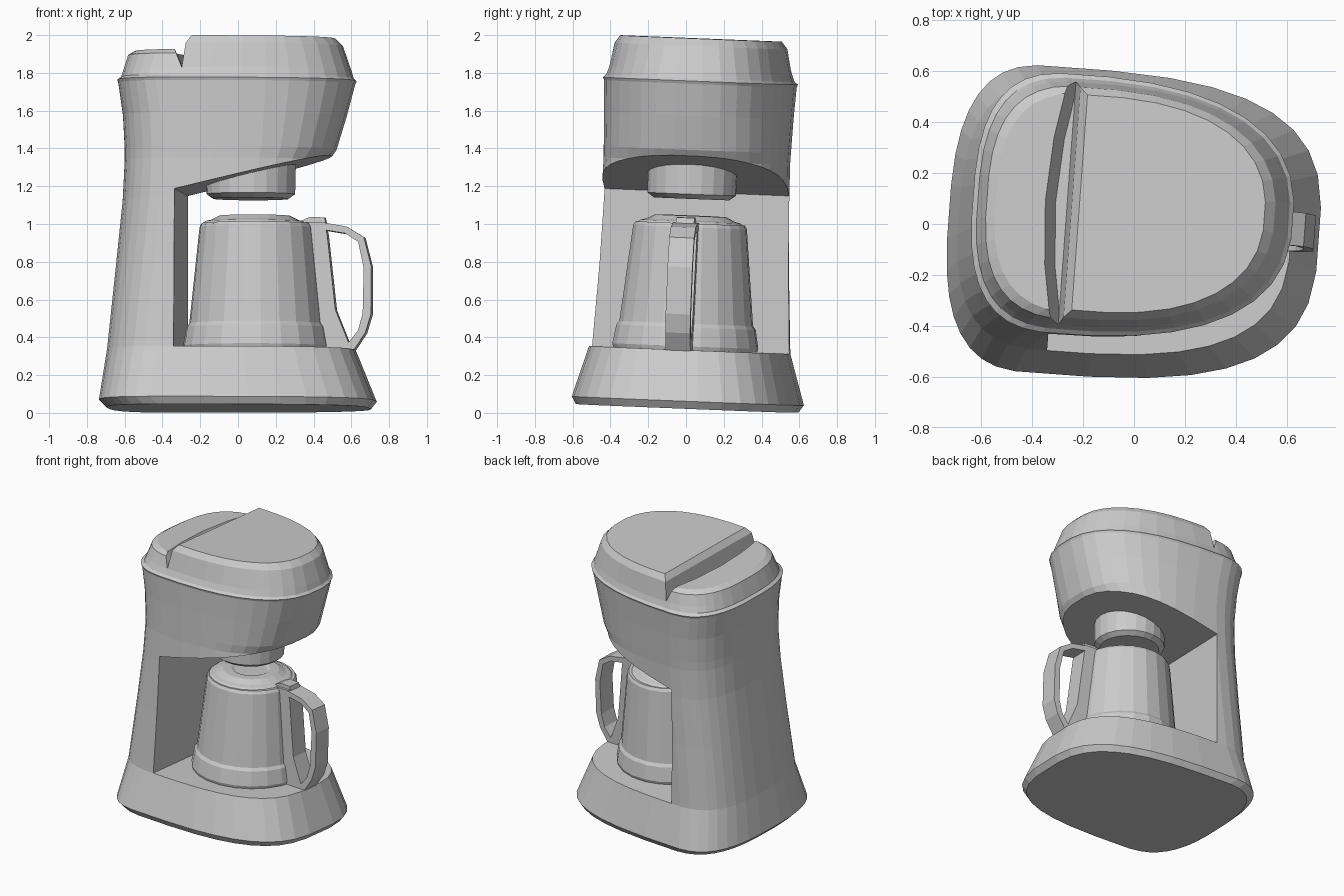
import bpy, bmesh
from math import sin, cos, pi, radians
from mathutils import Matrix

if "Cube" in bpy.data.objects:
    bpy.data.objects.remove(bpy.data.objects["Cube"])

# whole machine leans back and is turned a little
POSE = (Matrix.Translation((0, -0.01, 0.024)) @ Matrix.Rotation(radians(-4.2), 4, 'Z')
        @ Matrix.Rotation(radians(-2.3), 4, 'X'))


def finish(name, bm):
    bmesh.ops.recalc_face_normals(bm, faces=bm.faces)
    me = bpy.data.meshes.new(name)
    bm.to_mesh(me)
    bm.free()
    ob = bpy.data.objects.new(name, me)
    bpy.context.collection.objects.link(ob)
    ob.matrix_world = POSE
    return ob


def skin(name, rings):
    """Bridge equal-length rings of points and cap both ends."""
    bm = bmesh.new()
    loops = [[bm.verts.new(p) for p in r] for r in rings]
    n = len(loops[0])
    for a, b in zip(loops, loops[1:]):
        for i in range(n):
            j = (i + 1) % n
            bm.faces.new((a[i], a[j], b[j], b[i]))
    bm.faces.new(loops[0][::-1])
    bm.faces.new(loops[-1])
    return finish(name, bm)


def outline(z, x0, x1, w, nose, n=36):
    """Rounded footprint: squarish back, long rounded nose."""
    c = x0 + 0.37
    pts = []
    for i in range(n):
        t = 2 * pi * (i + 0.5) / n
        k, s = cos(t), sin(t)
        e = 2 / (nose if k > 0 else 2.8)
        r = (x1 - c) if k > 0 else (c - x0)
        x = c + r * abs(k) ** e * (1 if k > 0 else -1)
        pts.append((x, w * abs(s) ** e * (1 if s > 0 else -1), z))
    return pts


def shell(name, sections):
    return skin(name, [outline(*s) for s in sections])


def turned(name, cx, profile, n=22):
    return skin(name, [[(cx + r * cos(2 * pi * i / n), r * sin(2 * pi * i / n), z)
                        for i in range(n)] for r, z in profile])


def prism(name, pts, half, bow=0):
    """Extrude an x-z profile along y; bow bends its middle towards -x."""
    ys = [-half, half] if not bow else [-half, -0.42, -0.25, 0, 0.25, 0.42, half]
    return skin(name, [[(x - bow * max(0, 1 - (y / 0.42) ** 2), y, z) for x, z in pts]
                       for y in ys])


def cut(ob, pts, bow=0):
    cutter = prism(ob.name + "_cutter", pts, 1.2, bow)
    cutter.hide_render = True
    m = ob.modifiers.new("cut", 'BOOLEAN')
    m.operation, m.solver, m.object = 'DIFFERENCE', 'EXACT', cutter
    bpy.context.view_layer.objects.active = ob
    bpy.context.view_layer.update()
    bpy.ops.object.modifier_apply(modifier=m.name)
    bpy.data.objects.remove(cutter)


# body: base, column and overhanging head, with the carafe bay cut out
body = shell("body", [
    (0.00, -0.69, 0.70, 0.58, 3.1), (0.04, -0.73, 0.73, 0.605, 3.1),
    (0.31, -0.69, 0.62, 0.525, 3), (0.75, -0.645, 0.55, 0.503, 3),
    (1.10, -0.61, 0.50, 0.493, 2.8), (1.31, -0.60, 0.47, 0.49, 2.7),
    (1.37, -0.60, 0.515, 0.492, 2.6), (1.55, -0.61, 0.57, 0.498, 2.5),
    (1.72, -0.635, 0.615, 0.506, 2.5), (1.735, -0.64, 0.623, 0.512, 2.5),
    (1.75, -0.62, 0.607, 0.495, 2.5), (1.79, -0.608, 0.595, 0.48, 2.5)])
cut(body, [(-0.305, 0.31), (1.2, 0.31), (1.2, 1.511), (-0.305, 1.145)])

# lid halves either side of the V groove
rear = shell("rear_lid", [
    (1.79, -0.608, 0.595, 0.48, 2.5), (1.865, -0.585, 0.56, 0.46, 2.4),
    (1.887, -0.55, 0.53, 0.435, 2.4)])
cut(rear, [(-0.265, 1.6), (1.2, 1.6), (1.2, 2.2), (-0.43, 2.2), (-0.31, 1.887), (-0.265, 1.78)], 0.045)
front = shell("front_lid", [
    (1.79, -0.608, 0.595, 0.48, 2.5), (1.92, -0.57, 0.55, 0.455, 2.4),
    (1.96, -0.54, 0.51, 0.425, 2.4)])
cut(front, [(-0.27, 1.6), (-0.27, 1.78), (-0.25, 1.92), (-0.22, 1.96), (-0.15, 2.2), (-1.2, 2.2), (-1.2, 1.6)])

# brew basket under the head
turned("brew_basket", 0.065, [(0.2, 1.11), (0.235, 1.135), (0.24, 1.36)])

# carafe with its lid
turned("carafe", 0.095, [(0.38, 0.305), (0.388, 0.33), (0.37, 0.43), (0.355, 0.45),
                         (0.302, 0.96), (0.29, 0.98)])
turned("carafe_lid", 0.085, [(0.29, 0.97), (0.265, 0.99), (0.235, 0.997), (0.19, 1.02),
                             (0.13, 1.022), (0.11, 1.012)])

# handle: strip along the carafe, thumb tab and outer loop
prism("handle_strip", [(0.36, 0.985), (0.46, 0.985), (0.475, 0.92), (0.52, 0.52),
                       (0.605, 0.31), (0.45, 0.31)], 0.066)
prism("thumb_tab", [(0.30, 0.975), (0.47, 0.965), (0.46, 1.01), (0.38, 1.012)], 0.048)
prism("handle_loop", [
    (0.44, 0.985), (0.58, 0.96), (0.67, 0.905), (0.71, 0.75), (0.71, 0.50),
    (0.68, 0.40), (0.615, 0.30), (0.57, 0.32), (0.64, 0.41), (0.665, 0.50),
    (0.67, 0.74), (0.64, 0.88), (0.57, 0.925), (0.45, 0.945)], 0.066)
